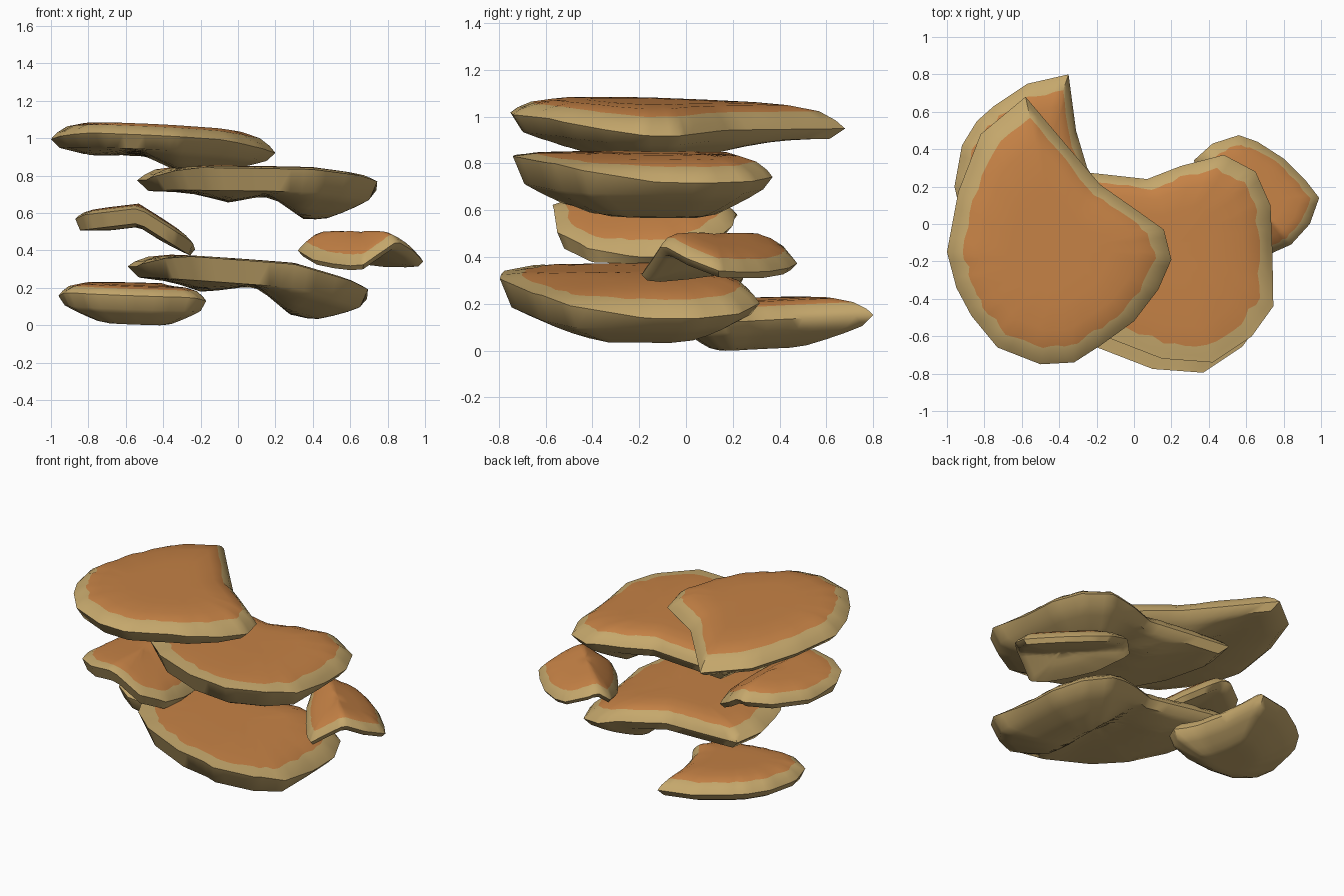
import bpy, bmesh, random
from mathutils import Vector

if "Cube" in bpy.data.objects:
    bpy.data.objects.remove(bpy.data.objects["Cube"])

random.seed(4)


def material(name, rgb):
    m = bpy.data.materials.new(name)
    m.diffuse_color = (*rgb, 1)
    m.use_nodes = True
    m.node_tree.nodes["Principled BSDF"].inputs["Base Color"].default_value = m.diffuse_color
    return m


TAN = material("pale_tan_rim", (0.56, 0.39, 0.15))
ORANGE = material("orange_cap", (0.56, 0.222, 0.06))
SUB = 4  # splits along every outline edge


def shelf(name, outline, height, centre, top, depth, base, lift=0.0, bulge=None):
    """Fungus shelf: rings run from the cap centre over the rim to the underside centre.
    lift raises the rim at the front into a steeper wall.
    bulge = (start x, full x, small lump x) keeps the deep underside to the right."""
    pts = [Vector(p) for p in outline]
    loop = []
    for a, b in zip(pts, pts[1:] + pts[:1]):
        loop += [a.lerp(b, k / SUB) for k in range(SUB)]
    n = len(loop)
    c = Vector(centre)
    front = c.y - min(p.y for p in pts)
    jitter = [random.uniform(-0.02, 0.02) for _ in loop]

    def sag(x, weight):
        s, lump = 1.0, 0.0
        if bulge:
            s = min(1, max(0, (x - bulge[0]) / (bulge[1] - bulge[0])))
            lump = 0.055 * max(0, 1 - abs(x - bulge[2]) / 0.27)
        return -base - weight * ((depth - base) * s + lump)

    # (pull towards centre, height offset, share of the front lift)
    over = [(0.8, top, 0), (0.55, top, 0), (0.3, top * 0.96, 0), (0.145, top * 0.72, 0.25),
            (0.05, top * 0.35, 0.6), (0.0, 0.0, 1)]
    # (pull towards centre, share of the underside sag)
    below = [(0.08, 0), (0.2, 0.3), (0.35, 0.62), (0.5, 0.9), (0.62, 1), (0.75, 1), (0.88, 1)]
    bm = bmesh.new()

    def vert(p, dz):
        return bm.verts.new((p.x, p.y, height(p.x, p.y) + dz))

    rows = []
    for k, (pull, dz, share) in enumerate(over):
        row = []
        for i, p in enumerate(loop):
            rise = lift * share * min(1, max(0, (c.y - p.y) / front) * 1.4)
            row.append(vert(p.lerp(c, pull + (jitter[i] if k == 3 else 0)), dz + rise))
        rows.append(row)
    for pull, weight in below:
        ring = [p.lerp(c, pull) for p in loop]
        rows.append([vert(q, sag(q.x, weight)) for q in ring])
    cap, under = vert(c, top), vert(c, sag(c.x, 1))
    for i in range(n):
        j = (i + 1) % n
        bm.faces.new((cap, rows[0][i], rows[0][j])).material_index = 1
        bm.faces.new((under, rows[-1][j], rows[-1][i]))
        for k in range(len(rows) - 1):
            f = bm.faces.new((rows[k][i], rows[k + 1][i], rows[k + 1][j], rows[k][j]))
            f.material_index = 1 if k < 3 else 0
    bmesh.ops.recalc_face_normals(bm, faces=bm.faces[:])
    me = bpy.data.meshes.new(name)
    bm.to_mesh(me)
    bm.free()
    me.materials.append(TAN)
    me.materials.append(ORANGE)
    ob = bpy.data.objects.new(name, me)
    bpy.context.collection.objects.link(ob)
    bpy.ops.object.select_all(action='DESELECT')
    ob.select_set(True)
    bpy.context.view_layer.objects.active = ob
    bpy.ops.object.shade_smooth_by_angle(angle=0.9)


# Top shelf, pointed at the back
shelf("top_shelf",
      [(-.58, .68), (-.36, .42), (-.18, .21), (.02, .07), (.16, -.03), (.20, -.19), (.13, -.35),
       (0, -.52), (-.18, -.65), (-.32, -.74), (-.5, -.75), (-.73, -.66), (-.87, -.49),
       (-.95, -.34), (-1, -.15), (-.94, .17), (-.82, .48)],
      lambda x, y: .963 - .05 * (x + .4) - .03 * (y + .1) - .06 * max(0, x + .1),
      (-.4, -.15), .1, .135, .045, .03, (-.52, -.32, -.83))

# Two wide shelves share one outline
wide = [(-.5, .3), (-.2, .27), (.07, .24), (.25, .31), (.48, .37), (.65, .28), (.73, .1),
        (.74, -.14), (.745, -.44), (.63, -.6), (.42, -.74), (.15, -.72), (-.16, -.6),
        (-.34, -.44), (-.47, -.2), (-.54, .1)]
shelf("upper_wide_shelf", wide,
      lambda x, y: .765 - .015 * y - .02 * x - .1 * max(0, x - .4),
      (.22, -.12), .083, .19, .055, .065, (.15, .35, -.05))
shelf("lower_wide_shelf", [(x - .05, y - .055) for x, y in wide],
      lambda x, y: .268 - .015 * y - .08 * x - .2 * max(0, x - .3),
      (.17, -.17), .083, .19, .055, .07, (.1, .28, -.2))

# Bottom shelf at the back left
shelf("bottom_shelf",
      [(-.35, .80), (-.57, .75), (-.75, .63), (-.84, .55), (-.92, .42), (-.96, .2), (-.93, .07),
       (-.8, -.02), (-.6, -.03), (-.4, 0), (-.22, .07), (-.17, .17), (-.25, .3), (-.31, .5)],
      lambda x, y: .14 - .04 * (x + .55) + .04 * (y - .3),
      (-.54, .23), .08, .13, .045, .03)

# Small left shelf, folded down on its right
shelf("left_small_shelf",
      [(-.85, -.1), (-.87, -.35), (-.82, -.47), (-.7, -.55), (-.55, -.57), (-.34, -.55),
       (-.24, -.42), (-.23, -.25), (-.24, -.05), (-.32, .1), (-.45, .2), (-.58, .22), (-.72, .12)],
      lambda x, y: .585 - (.63 * max(0, x + .53) + .12 * max(0, -x - .53)),
      (-.55, -.18), .065, .06, .04, .04)


# Small right shelf, folded along a diagonal ridge
def tent(x, y):
    d = .72 * (x - .85) + .69 * (y + .1)
    return .45 - (.41 * d if d > 0 else -.66 * d)


shelf("right_small_shelf",
      [(.84, -.11), (.94, 0), (.99, .14), (.92, .23), (.8, .35), (.66, .44), (.56, .475),
       (.42, .43), (.32, .34), (.4, .15), (.5, 0), (.6, -.13), (.67, -.19), (.75, -.15)],
      tent, (.66, .12), .055, .06, .035)
